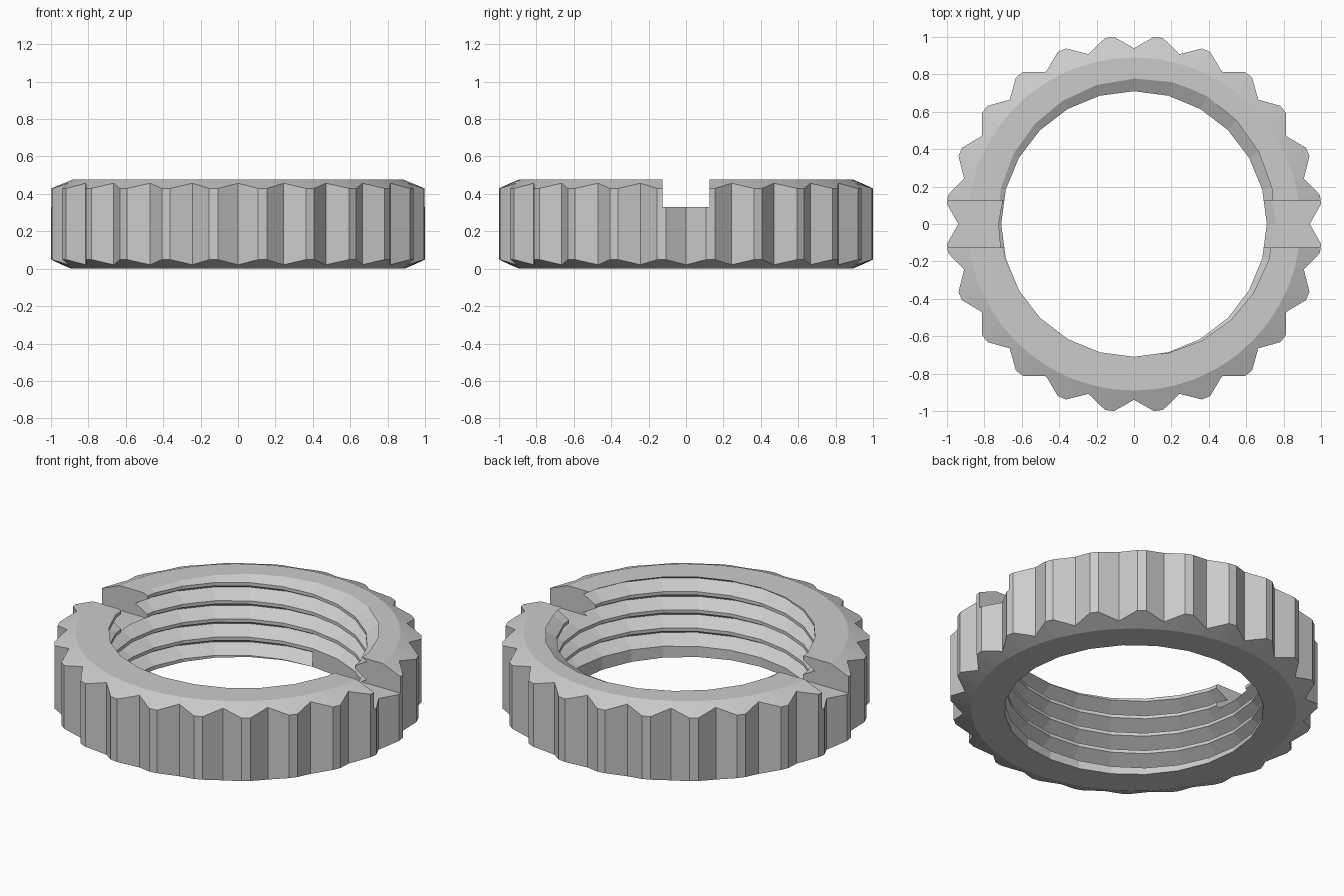
import bpy, bmesh
from math import sin, cos, pi, radians

if "Cube" in bpy.data.objects:
    bpy.data.objects.remove(bpy.data.objects["Cube"])

H = 0.478                       # ring height
BORE, ROOT = 0.71, 0.79         # thread crest and root radii
PITCH, HALF = 0.11, 0.045       # thread pitch, half opening of the groove
TEETH = 24


def loft(name, loops, closed=True):
    """Skin a list of equal-length point loops and cap both ends."""
    bm = bmesh.new()
    rows = [[bm.verts.new(p) for p in loop] for loop in loops]
    n = len(rows[0])
    for a, b in zip(rows, rows[1:]):
        for i in range(n):
            j = (i + 1) % n
            bm.faces.new((a[i], a[j], b[j], b[i]))
    bm.faces.new(rows[0][::-1])
    bm.faces.new(rows[-1])
    bmesh.ops.recalc_face_normals(bm, faces=bm.faces)
    mesh = bpy.data.meshes.new(name)
    bm.to_mesh(mesh)
    bm.free()
    ob = bpy.data.objects.new(name, mesh)
    bpy.context.collection.objects.link(ob)
    return ob


def cut(target, cutter):
    cutter.hide_render = True
    mod = target.modifiers.new(cutter.name, 'BOOLEAN')
    mod.operation = 'DIFFERENCE'
    mod.solver = 'EXACT'
    mod.object = cutter
    bpy.context.view_layer.objects.active = target
    bpy.ops.object.modifier_apply(modifier=mod.name)
    bpy.data.objects.remove(cutter)


# toothed outline: valley, then a narrow flat tip
outline = []
for i in range(TEETH):
    a = 2 * pi * i / TEETH
    outline.append((0.94, a))
    for d in (-0.024, 0.024):
        outline.append((1.006, a + pi / TEETH + d))


def ring(z=None, radius=None, base=0.0, slope=0.0):
    pts = []
    for r, a in outline:
        zz = base + slope * (r - 0.89)
        rr = radius or r
        pts.append((rr * cos(a), rr * sin(a), zz))
    return pts


# ring body with conical chamfers over the teeth
body = loft("knurled_ring_nut", [
    ring(radius=0.89), ring(slope=0.42),
    ring(base=H, slope=-0.42), ring(radius=0.89, base=H)])

# bore
circle = [2 * pi * i / 24 for i in range(24)]
cut(body, loft("bore_cutter", [
    [(BORE * cos(a), BORE * sin(a), z) for a in circle] for z in (-0.2, H + 0.2)]))

# right-hand V thread groove, starting at the back just above the base
loops = []
inner = BORE - 0.01
half = HALF * (ROOT - inner) / (ROOT - BORE)
for k in range(int(24 * 4.6)):
    a = pi / 2 + radians(15) * k
    zc = 0.045 + PITCH * k / 24
    loops.append([(r * cos(a), r * sin(a), zc + dz)
                  for r, dz in ((inner, -half), (ROOT, 0), (inner, half))])
cut(body, loft("thread_cutter", loops))

# straight wrench slot across the top
s = 0.125
cut(body, loft("slot_cutter", [
    [(-1.2, -s, z), (1.2, -s, z), (1.2, s, z), (-1.2, s, z)] for z in (0.33, 0.8)]))
